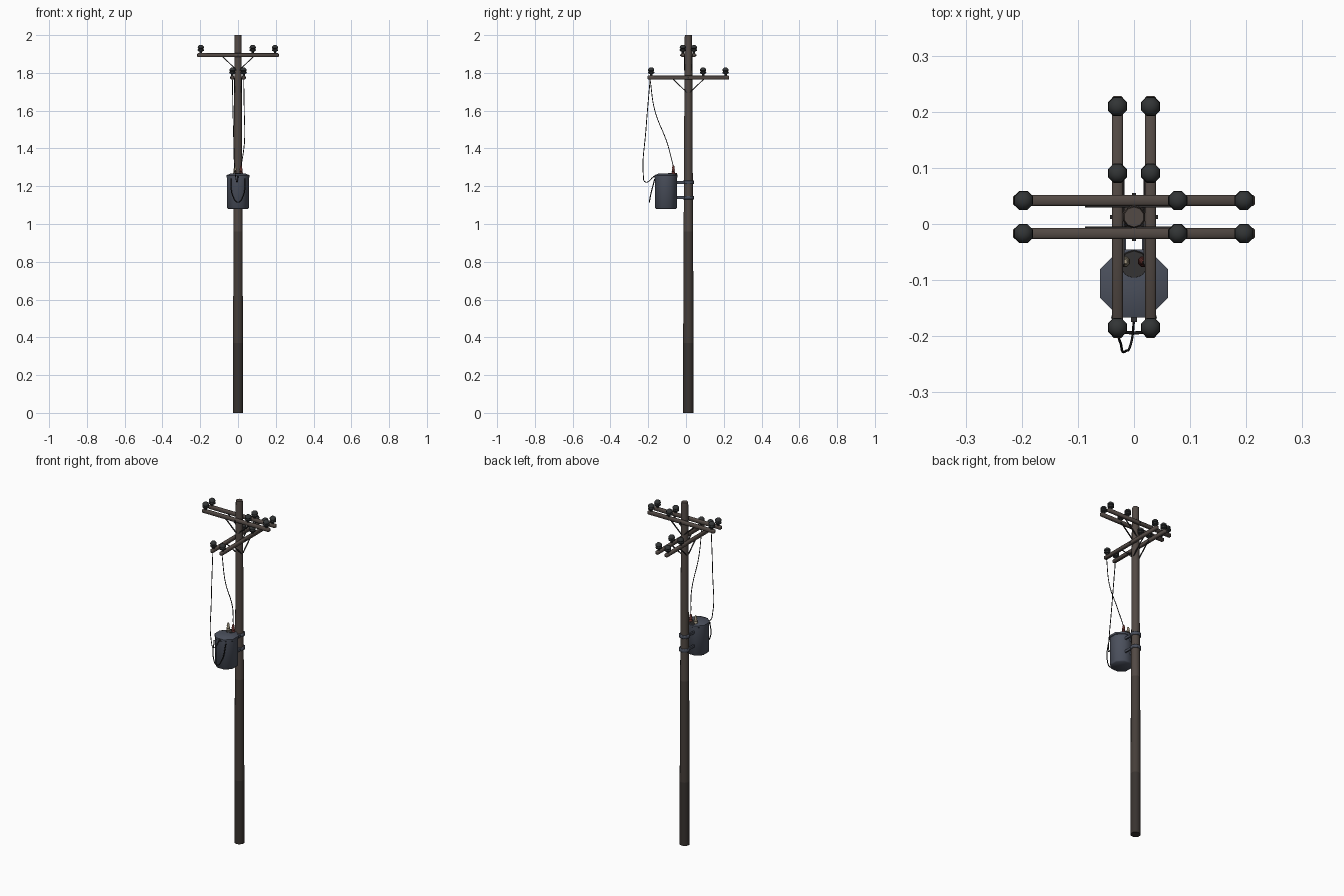
import bpy, bmesh, math
from mathutils import Vector

if "Cube" in bpy.data.objects:
    bpy.data.objects.remove(bpy.data.objects["Cube"])

PY = 0.0125  # pole axis in y


def mat(name, r, g, b):
    m = bpy.data.materials.new(name)
    m.diffuse_color = (r, g, b, 1)
    m.use_nodes = True
    m.node_tree.nodes["Principled BSDF"].inputs["Base Color"].default_value = m.diffuse_color
    return m


WOOD = mat("weathered wood", 0.085, 0.067, 0.058)
MID = mat("mid wood", 0.06, 0.048, 0.041)
DARK = mat("damp dark wood", 0.04, 0.033, 0.029)
GLAZE = mat("dark insulator glaze", 0.032, 0.035, 0.036)
STEEL = mat("blue grey steel", 0.07, 0.08, 0.108)
IRON = mat("dark iron", 0.035, 0.033, 0.033)
WIRE = mat("black cable", 0.012, 0.012, 0.013)
RED = mat("red bushing", 0.14, 0.035, 0.03)
CREAM = mat("cream bushing", 0.36, 0.31, 0.22)


def finish(name, bm, mats, angle=50):
    me = bpy.data.meshes.new(name)
    bmesh.ops.recalc_face_normals(bm, faces=bm.faces[:])
    bm.to_mesh(me)
    bm.free()
    ob = bpy.data.objects.new(name, me)
    bpy.context.collection.objects.link(ob)
    for m in mats:
        me.materials.append(m)
    bpy.ops.object.select_all(action='DESELECT')
    bpy.context.view_layer.objects.active = ob
    ob.select_set(True)
    bpy.ops.object.shade_smooth_by_angle(angle=math.radians(angle))
    return ob


def lathe(name, loc, profile, sides, mats, angle=50):
    """Closed solid of revolution from (radius, z) pairs, bottom to top."""
    bm = bmesh.new()
    rings = []
    for r, z in profile:
        ring = []
        for i in range(sides):
            a = (i + 0.5) * math.tau / sides
            ring.append(bm.verts.new((loc[0] + r * math.cos(a), loc[1] + r * math.sin(a), loc[2] + z)))
        rings.append(ring)
    for a, b in zip(rings, rings[1:]):
        for i in range(sides):
            j = (i + 1) % sides
            bm.faces.new((a[i], a[j], b[j], b[i]))
    bm.faces.new(rings[0])
    bm.faces.new(rings[-1])
    return finish(name, bm, mats, angle)


def bar(name, a, b, w, h, m, bevel=0.0):
    """Rectangular bar from point a to point b."""
    a, b = Vector(a), Vector(b)
    bm = bmesh.new()
    bmesh.ops.create_cube(bm, size=1)
    bmesh.ops.scale(bm, vec=(w, h, (b - a).length), verts=bm.verts[:])
    if bevel:
        bmesh.ops.bevel(bm, geom=bm.edges[:], offset=bevel, segments=1, affect='EDGES')
    d = (b - a).normalized()
    rot = d.to_track_quat('Z', 'Y').to_matrix()
    bmesh.ops.rotate(bm, matrix=rot, verts=bm.verts[:])
    bmesh.ops.translate(bm, vec=(a + b) / 2, verts=bm.verts[:])
    return finish(name, bm, [m])


def cable(name, pts, r=0.0022):
    cu = bpy.data.curves.new(name, 'CURVE')
    cu.dimensions = '3D'
    cu.bevel_depth = r
    cu.bevel_resolution = 1
    cu.resolution_u = 6
    cu.use_fill_caps = True
    sp = cu.splines.new('BEZIER')
    sp.bezier_points.add(len(pts) - 1)
    for p, co in zip(sp.bezier_points, pts):
        p.co = co
        p.handle_left_type = p.handle_right_type = 'AUTO'
    cu.materials.append(WIRE)
    ob = bpy.data.objects.new(name, cu)
    bpy.context.collection.objects.link(ob)


# tapered pole, darker towards the ground
pole = lathe("pole", (0, PY, 0),
             [(0.028, 0), (0.0275, 0.37), (0.025, 0.96), (0.0225, 1.4), (0.02, 1.985), (0.018, 2.0)],
             10, [WOOD, MID, DARK])
for f in pole.data.polygons:
    f.material_index = 2 if f.center.z < 0.37 else 1 if f.center.z < 0.95 else 0

# paired crossarms with insulators, bolts and braces; upper runs along x, lower along y
INS = [(0.007, -0.006), (0.007, 0.006), (0.017, 0.009), (0.0185, 0.016), (0.013, 0.02),
       (0.018, 0.024), (0.017, 0.032), (0.01, 0.039), (0.004, 0.041)]


def arm_set(label, z, along_x):
    def P(u, v, dz=0.0):  # u along the arm, v across it
        return (u, PY + v, z + dz) if along_x else (v, PY - u, z + dz)
    for s in (-1, 1):
        v = s * 0.0295
        bar(label + "_crossarm", P(-0.216, v), P(0.216, v), 0.019, 0.02, WOOD, 0.003)
        for u in (-0.197, 0.078, 0.196) if along_x else (-0.197, -0.078, 0.197):
            lathe(label + "_insulator", P(u, v, 0.013), INS, 8, [GLAZE], 40)
    for s in (-1, 1):
        # diagonal braces, one pair on each face of the pole
        for k in (-1, 1):
            bar(label + "_brace", P(s * 0.006, k * 0.0195, -0.08), P(s * 0.086, k * 0.0195, -0.004),
                0.005, 0.005, IRON)
    bar(label + "_bolt", P(0, -0.043), P(0, 0.043), 0.007, 0.007, IRON)


arm_set("upper", 1.894, True)
arm_set("lower", 1.775, False)

# transformer tank with rim and shallow lid
TY = -0.106
lathe("transformer_tank", (0, TY, 0),
      [(0.056, 1.08), (0.062, 1.086), (0.063, 1.245), (0.066, 1.247), (0.066, 1.258), (0.045, 1.266), (0.012, 1.268)],
      8, [STEEL], 50)
lathe("lid_pad", (0, -0.072, 1.26), [(0.026, 0), (0.024, 0.009)], 10, [IRON])
bar("tank_terminal", (0, -0.16, 1.25), (0, -0.175, 1.25), 0.01, 0.01, IRON)

# ribbed bushings on the lid
for name, x, m in (("cream_bushing", -0.016, CREAM), ("red_bushing", 0.016, RED)):
    lathe(name, (x, -0.067, 1.265),
          [(0.01, 0), (0.01, 0.008), (0.007, 0.011), (0.01, 0.015), (0.007, 0.02), (0.009, 0.025),
           (0.006, 0.03), (0.007, 0.036), (0.004, 0.044)], 8, [m])

# pole bands and hangers holding the tank
for z in (1.14, 1.22):
    lathe("pole_band", (0, PY, z), [(0.029, -0.009), (0.031, -0.007), (0.031, 0.007), (0.029, 0.009)], 10, [STEEL])
    for x in (-0.018, 0.018):
        bar("tank_hanger", (x, 0.008, z), (x, -0.055, z), 0.008, 0.014, STEEL)

# drop cables and the slack loop on the tank front
cable("bushing_cable", [(0.03, -0.19, 1.765), (0.033, -0.165, 1.6), (0.034, -0.1, 1.43), (0.016, -0.067, 1.305)])
cable("front_cable", [(-0.03, -0.19, 1.765), (-0.024, -0.212, 1.5), (-0.014, -0.226, 1.26),
                      (-0.006, -0.215, 1.222), (0, -0.172, 1.25)])
cable("slack_loop", [(-0.038, -0.165, 1.24), (-0.028, -0.188, 1.15), (0, -0.194, 1.115),
                     (0.028, -0.188, 1.15), (0.038, -0.165, 1.24)], 0.0028)
